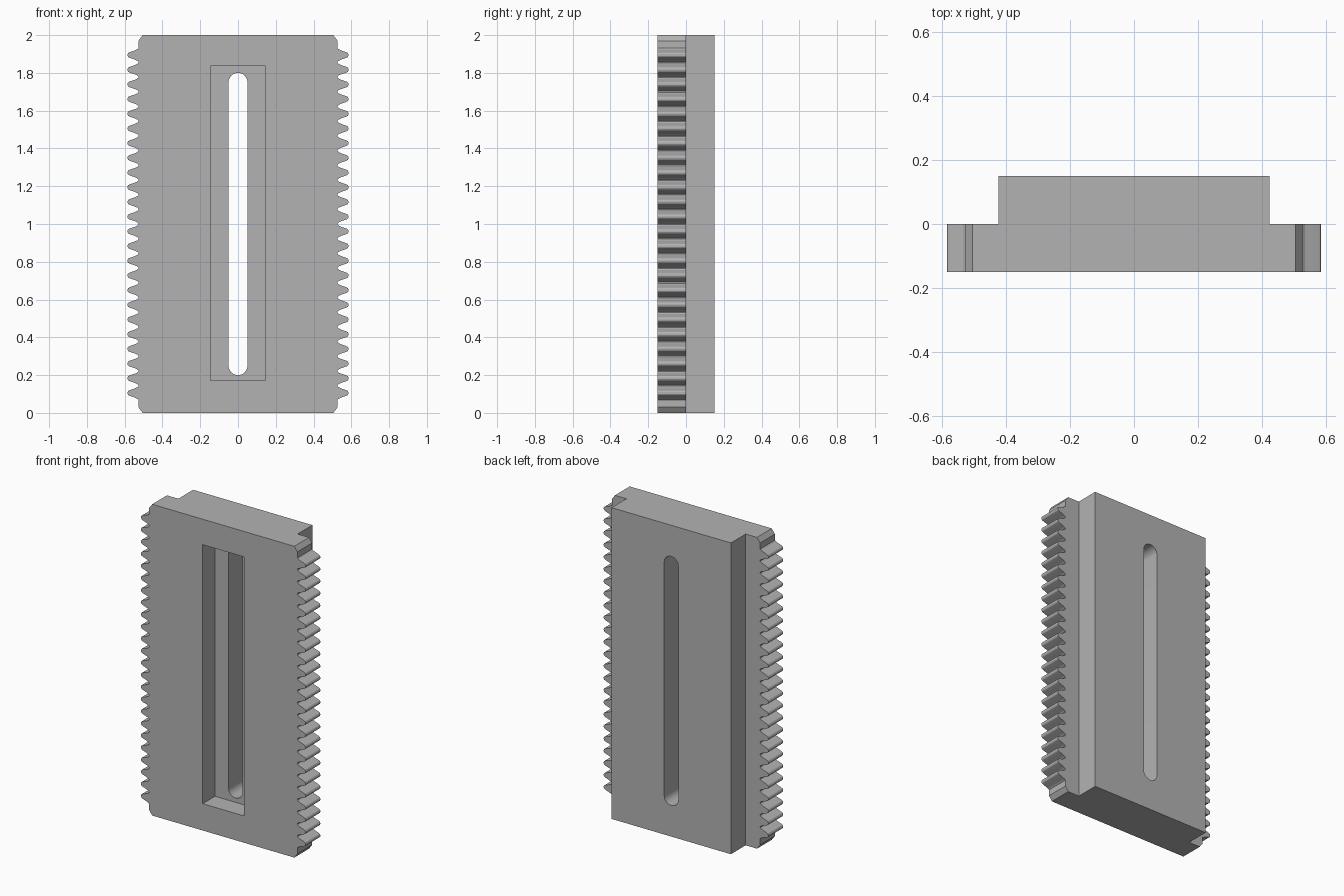
import bpy, bmesh, math

if "Cube" in bpy.data.objects:
    bpy.data.objects.remove(bpy.data.objects["Cube"], do_unlink=True)

HEIGHT = 2.0
ROOT_X = 0.527          # tooth root
TEETH = 24
PITCH = 0.0778

grey = bpy.data.materials.new("plain_grey")
grey.use_nodes = True
colour = (0.45, 0.45, 0.45, 1)
grey.diffuse_color = colour
grey.node_tree.nodes["Principled BSDF"].inputs["Base Color"].default_value = colour


def extrude_outline(name, outline, y0, y1):
    """Prism from an outline in x and z, running from y0 to y1."""
    bm = bmesh.new()
    face = bm.faces.new([bm.verts.new((x, y0, z)) for x, z in outline])
    moved = bmesh.ops.extrude_face_region(bm, geom=[face])["geom"]
    verts = [g for g in moved if isinstance(g, bmesh.types.BMVert)]
    bmesh.ops.translate(bm, vec=(0, y1 - y0, 0), verts=verts)
    bmesh.ops.recalc_face_normals(bm, faces=bm.faces)
    mesh = bpy.data.meshes.new(name)
    bm.to_mesh(mesh)
    bm.free()
    mesh.materials.append(grey)
    obj = bpy.data.objects.new(name, mesh)
    bpy.context.collection.objects.link(obj)
    return obj


def rectangle(half_width, z0, z1):
    return [(-half_width, z0), (half_width, z0), (half_width, z1), (-half_width, z1)]


def combine(target, tool, operation):
    """Apply a boolean, then discard the tool."""
    tool.hide_render = True
    mod = target.modifiers.new(operation.lower(), "BOOLEAN")
    mod.operation = operation
    mod.solver = "EXACT"
    mod.object = tool
    bpy.context.view_layer.objects.active = target
    bpy.ops.object.modifier_apply(modifier=mod.name)
    bpy.data.objects.remove(tool, do_unlink=True)


# Toothed plate: one side outline, mirrored to the other side
tooth = [(0, 0.036), (0.007, 0.030), (0.020, 0.024), (0.047, 0.015), (0.054, 0.011), (0.058, 0.004)]
tooth_profile = [(x, -z) for x, z in tooth] + [(x, z) for x, z in reversed(tooth)]
side = [(0.505, 0), (ROOT_X, 0.03)]
for i in range(TEETH):
    centre = HEIGHT / 2 + (i - (TEETH - 1) / 2) * PITCH
    side += [(ROOT_X + x, centre + z) for x, z in tooth_profile]
side += [(ROOT_X, HEIGHT - 0.03), (0.505, HEIGHT)]
body = extrude_outline("toothed_slide_plate", side + [(-x, z) for x, z in reversed(side)], -0.15, 0)

# Raised block on the back
combine(body, extrude_outline("back_block", rectangle(0.424, 0, HEIGHT), -0.08, 0.15), "UNION")

# Rectangular pocket in the front
combine(body, extrude_outline("pocket_cutter", rectangle(0.146, 0.172, 1.836), -0.3, -0.025), "DIFFERENCE")

# Round-ended slot through the whole body
SLOT_R, STEPS = 0.05, 16
slot = []
for end_z, start in ((1.75, 0), (0.25, math.pi)):
    for k in range(STEPS + 1):
        a = start + math.pi * k / STEPS
        slot.append((SLOT_R * math.cos(a), end_z + SLOT_R * math.sin(a)))
combine(body, extrude_outline("slot_cutter", slot, -0.4, 0.4), "DIFFERENCE")

# Smooth slot ends, sharp everywhere else
bpy.ops.object.select_all(action="DESELECT")
body.select_set(True)
bpy.context.view_layer.objects.active = body
bpy.ops.object.shade_smooth_by_angle(angle=math.radians(15))
